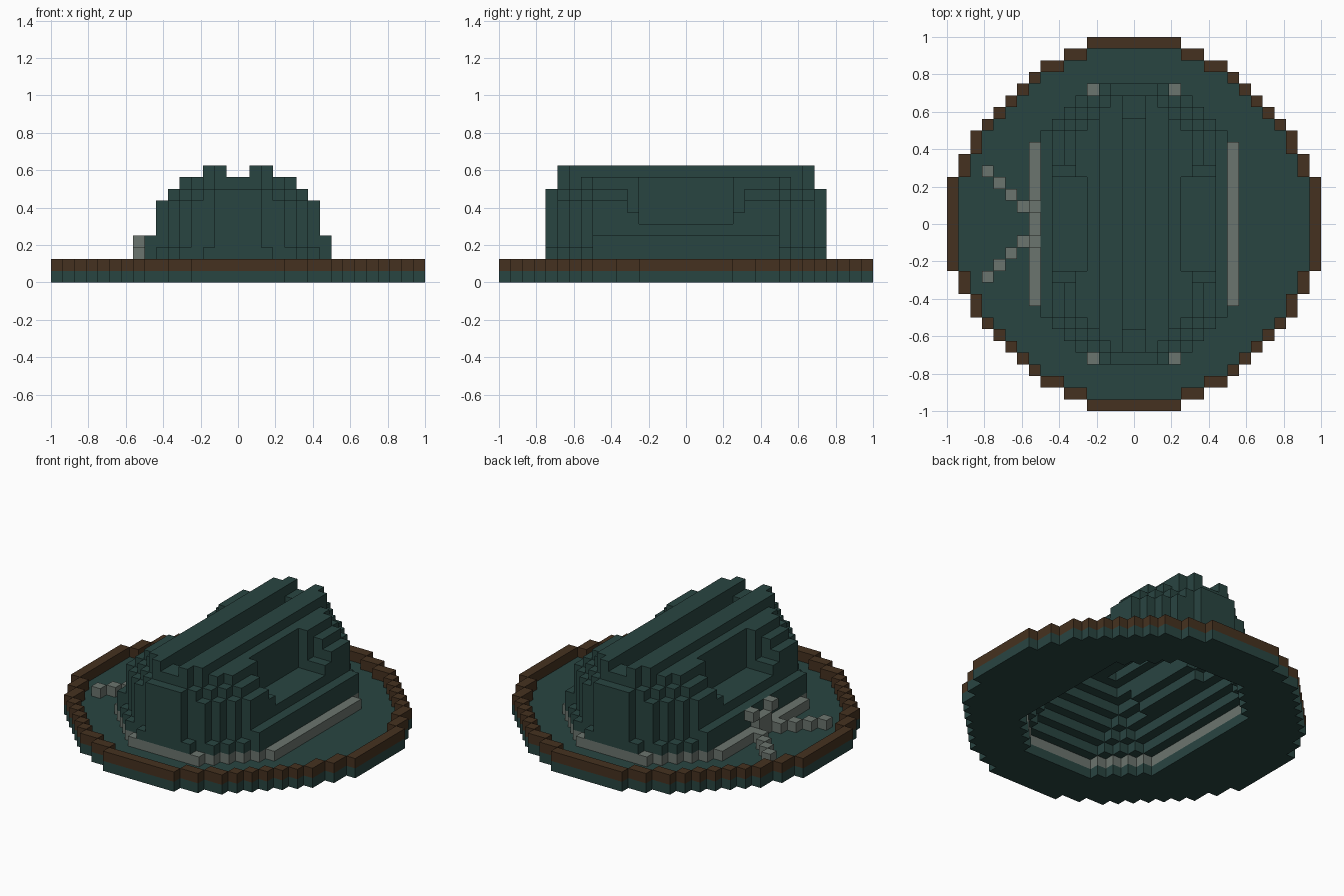
import bpy
import bmesh
from mathutils import Vector

cube = bpy.data.objects.get("Cube")
if cube:
    bpy.data.objects.remove(cube, do_unlink=True)

UNIT = 1 / 16  # edge of one block


def material(name, rgb):
    mat = bpy.data.materials.new(name)
    mat.use_nodes = True
    color = (*rgb, 1)
    mat.diffuse_color = color
    bsdf = next(n for n in mat.node_tree.nodes if n.type == "BSDF_PRINCIPLED")
    bsdf.inputs["Base Color"].default_value = color
    bsdf.inputs["Roughness"].default_value = 0.9
    return mat


green = material("dark_green", (0.022, 0.059, 0.053))
brown = material("dark_brown", (0.060, 0.031, 0.014))
grey = material("stone_grey", (0.148, 0.177, 0.156))


def mirror(cells):
    """Copy quarter-plan blocks into all four quadrants."""
    return {(x if sx else -1 - x, y if sy else -1 - y, z)
            for x, y, z in cells for sx in (0, 1) for sy in (0, 1)}


def build(name, cells, mat):
    """Turn a set of blocks into a mesh of their outer faces."""
    bm = bmesh.new()
    for cell in cells:
        centre = Vector(cell) + Vector((0.5, 0.5, 0.5))
        for axis in range(3):
            for sign in (-1, 1):
                step = Vector((0, 0, 0))
                step[axis] = sign
                if tuple(int(v) for v in Vector(cell) + step) in cells:
                    continue
                u, v = Vector((0, 0, 0)), Vector((0, 0, 0))
                u[(axis + 1) % 3] = 0.5
                v[(axis + 2) % 3] = 0.5 * sign
                mid = centre + step / 2
                bm.faces.new([bm.verts.new((mid + a * u + b * v) * UNIT)
                              for a, b in ((-1, -1), (1, -1), (1, 1), (-1, 1))])
    bmesh.ops.remove_doubles(bm, verts=bm.verts, dist=UNIT / 100)
    mesh = bpy.data.meshes.new(name)
    bm.to_mesh(mesh)
    bm.free()
    mesh.materials.append(mat)
    obj = bpy.data.objects.new(name, mesh)
    bpy.context.collection.objects.link(obj)
    return obj


# Half widths of each plan row, from the middle outwards
disc_rows = [16] * 4 + [15, 15, 14, 14, 13, 12, 11, 10, 9, 8, 6, 4]
hole_rows = [8] * 7 + [7, 6, 5, 4]
shell_rows = [8] * 8 + [7, 6, 5, 3]

disc = {(x, y) for y, w in enumerate(disc_rows) for x in range(w)}
hole = {(x, y) for y, w in enumerate(hole_rows) for x in range(w)}

# Round base with an opening under the shell
build("base", mirror((x, y, 0) for x, y in disc - hole), green)

# Raised rim on the edge of the base
build("rim", mirror((x, y, 1) for x, y in disc
                    if (x + 1, y) not in disc or (x, y + 1) not in disc), brown)

# Stone footing that follows the edge of the opening
footing = [(8, y) for y in range(7)] + [(x, 11) for x in range(4)]
footing += [(7 - k, 7 + k) for k in range(4)]
build("footing", mirror((x, y, 1) for x, y in footing), grey)

# Two stepped stone branches on the right side, joined by a low sill
branches = {(-9, 0, 2), (-9, -1, 2), (-9, 1, 3), (-9, -2, 3)}
for k in range(1, 5):
    branches |= {(-9 - k, k, 1), (-9 - k, -1 - k, 1)}
build("branches", branches, grey)

# Stepped shell with twin ridges and a niche in each side
ridge_profile = [8, 10, 10, 9, 9, 8, 7, 4]
corner_steps = [3, 7, 8]


def height(x, y):
    if y > 11 or x >= shell_rows[y]:
        return 0
    if y == 11:
        return 8 if x < 2 else 3
    if x == 0 and y > 8:
        return 9
    if y < 4 and 4 <= x <= 6:
        return 5
    if y == 4 and 5 <= x <= 6:
        return 6
    top = ridge_profile[x]
    inset = shell_rows[y] - 1 - x
    if y > 7 and inset < len(corner_steps):
        top = min(top, corner_steps[inset])
    return top


def is_skin(x, y, z):
    around = ((x + 1, y), (abs(x - 1), y), (x, y + 1), (x, abs(y - 1)))
    return z + 1 == height(x, y) or any(height(*p) <= z for p in around)


def is_vault(x, y, z):
    """Hollow under the shell, narrowing by one block per layer."""
    k = z - 1
    return (x + k, y) in hole and (x, y + k) in hole


shell = {(x, y, z) for y, w in enumerate(shell_rows) for x in range(w)
         for z in range(2, height(x, y))
         if is_skin(x, y, z) or not is_vault(x, y, z)}
build("shell", mirror(shell), green)
